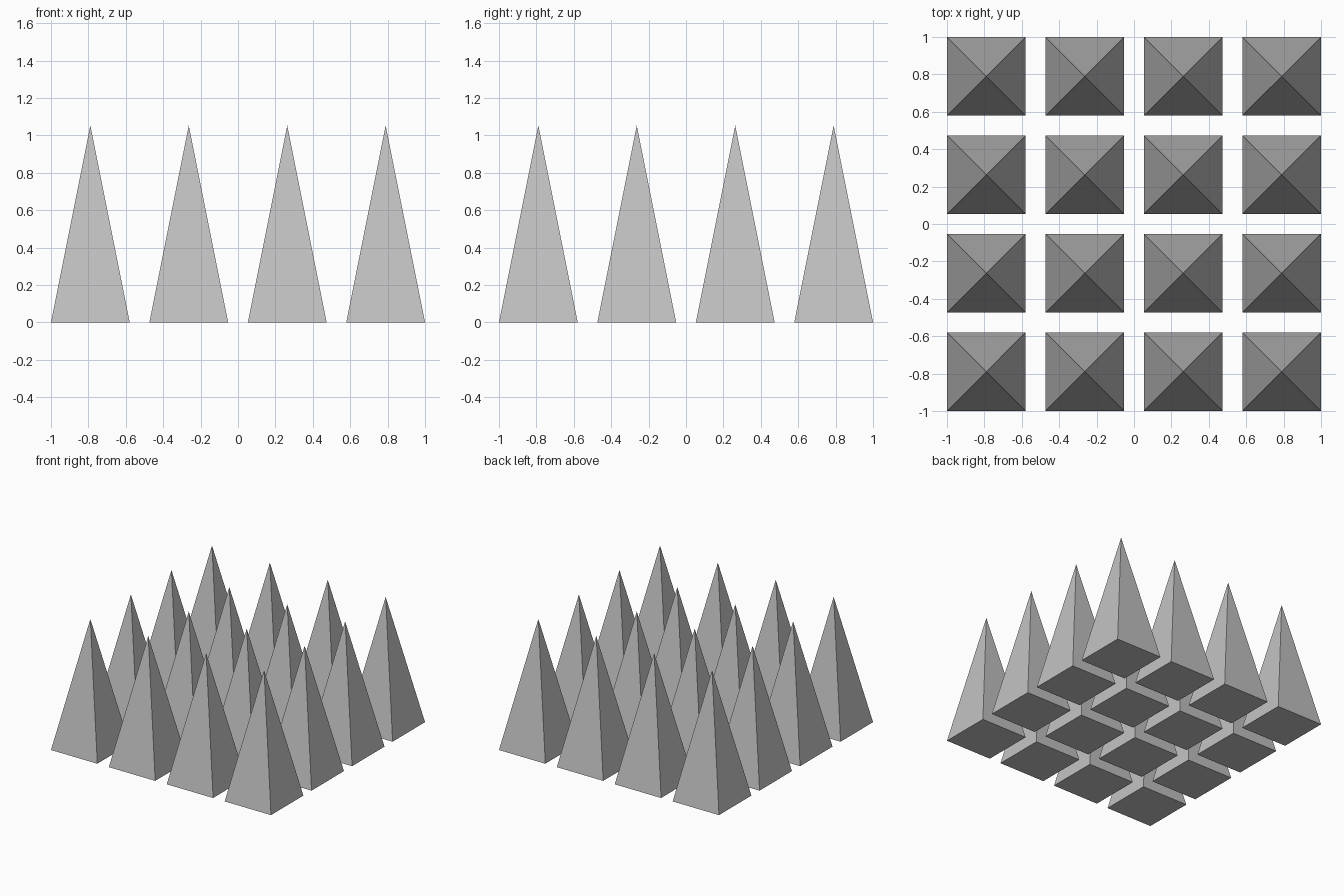
import bpy
import math

cube = bpy.data.objects.get("Cube")
if cube:
    bpy.data.objects.remove(cube, do_unlink=True)

COUNT = 4
WIDTH = 2 / 4.75          # four bases plus three quarter-width gaps span 2 units
PITCH = WIDTH * 1.25
HEIGHT = WIDTH * 2.5

# Single grey material
grey = bpy.data.materials.new("light_grey")
grey.use_nodes = True
colour = (0.54, 0.54, 0.54, 1)
grey.diffuse_color = colour
grey.node_tree.nodes["Principled BSDF"].inputs["Base Color"].default_value = colour


def add_spike(name, x, y):
    """Square pyramid standing on the ground with a closed base."""
    bpy.ops.mesh.primitive_cone_add(
        vertices=4, radius1=WIDTH / math.sqrt(2), radius2=0, depth=HEIGHT,
        location=(x, y, HEIGHT / 2), rotation=(0, 0, math.pi / 4))
    spike = bpy.context.object
    spike.name = name
    bpy.ops.object.transform_apply(location=False, rotation=True, scale=True)
    spike.data.materials.append(grey)


# Square grid of spikes
for row in range(COUNT):
    for col in range(COUNT):
        offset = (COUNT - 1) / 2
        add_spike(f"spike_row{row + 1}_column{col + 1}",
                  (col - offset) * PITCH, (row - offset) * PITCH)
